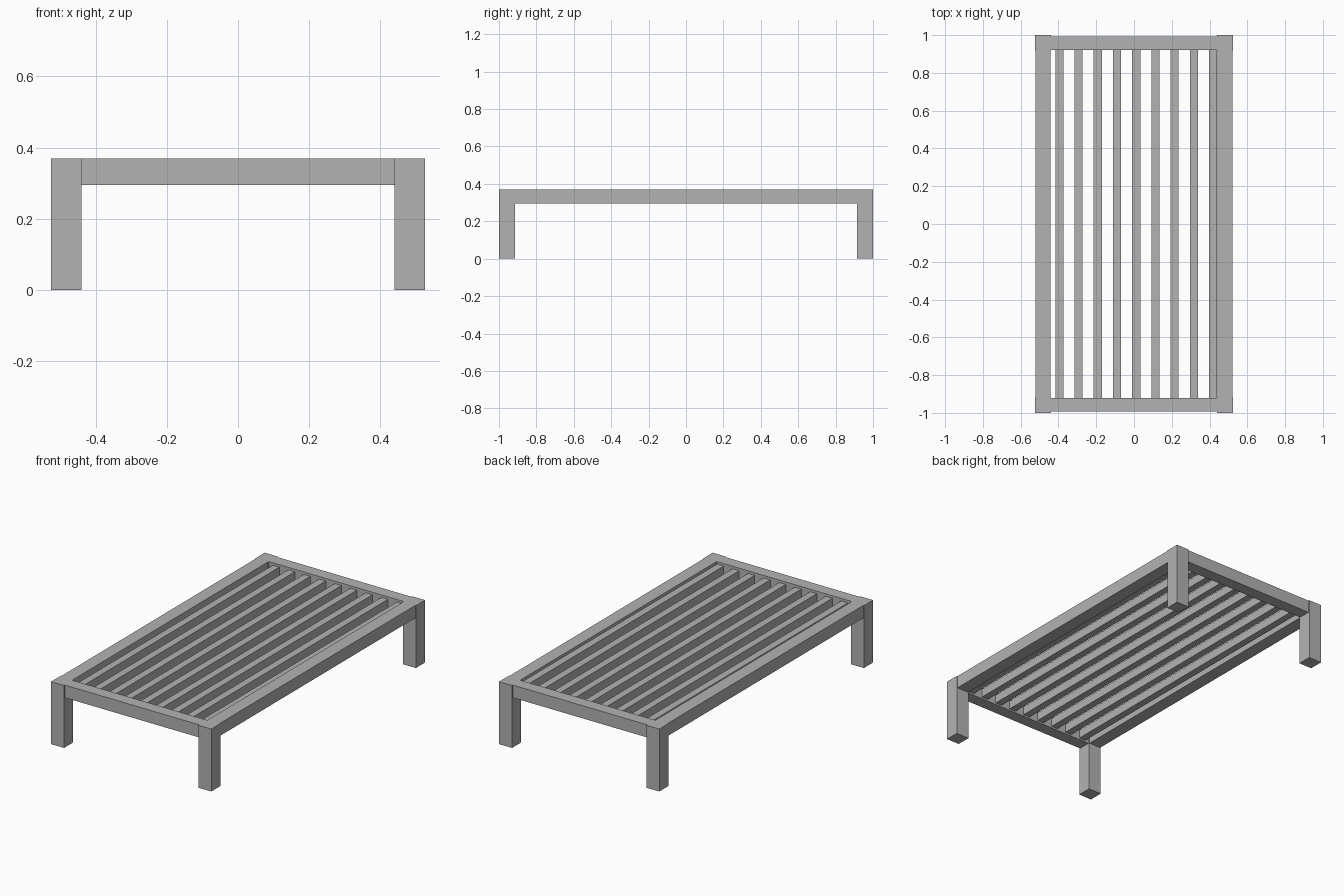
import bpy

if "Cube" in bpy.data.objects:
    bpy.data.objects.remove(bpy.data.objects["Cube"])

wood = bpy.data.materials.new("grey")
wood.diffuse_color = (0.45, 0.45, 0.45, 1)
wood.use_nodes = True
wood.node_tree.nodes["Principled BSDF"].inputs["Base Color"].default_value = wood.diffuse_color


def box(name, x, y, z):
    """Box from (min, max) ranges on each axis."""
    bpy.ops.mesh.primitive_cube_add(size=1, location=[sum(r) / 2 for r in (x, y, z)])
    ob = bpy.context.object
    ob.name = name
    ob.scale = [r[1] - r[0] for r in (x, y, z)]
    bpy.ops.object.transform_apply(location=False, rotation=False, scale=True)
    ob.data.materials.append(wood)
    return ob


TOP, UNDER = 0.37, 0.295

# Corner legs
for sx, nx in ((-1, "left"), (1, "right")):
    for sy, ny in ((-1, "front"), (1, "back")):
        box(f"leg_{ny}_{nx}", sorted((sx * 0.44, sx * 0.525)),
            sorted((sy * 0.915, sy * 1.0)), (0, TOP))

# Long side rails, slightly inset from the legs
for s, n in ((-1, "left"), (1, "right")):
    box(f"side_rail_{n}", sorted((s * 0.443, s * 0.521)), (-0.915, 0.915), (UNDER, TOP))

# Short end rails
for s, n in ((-1, "front"), (1, "back")):
    box(f"end_rail_{n}", (-0.44, 0.44), sorted((s * 0.92, s * 0.993)), (UNDER, TOP))

# Evenly spaced slats, recessed between the end rails
for i in range(9):
    x = -0.395 + i * 0.1017
    box(f"slat_{i + 1}", (x - 0.0215, x + 0.0215), (-0.92, 0.92), (0.305, 0.355))
